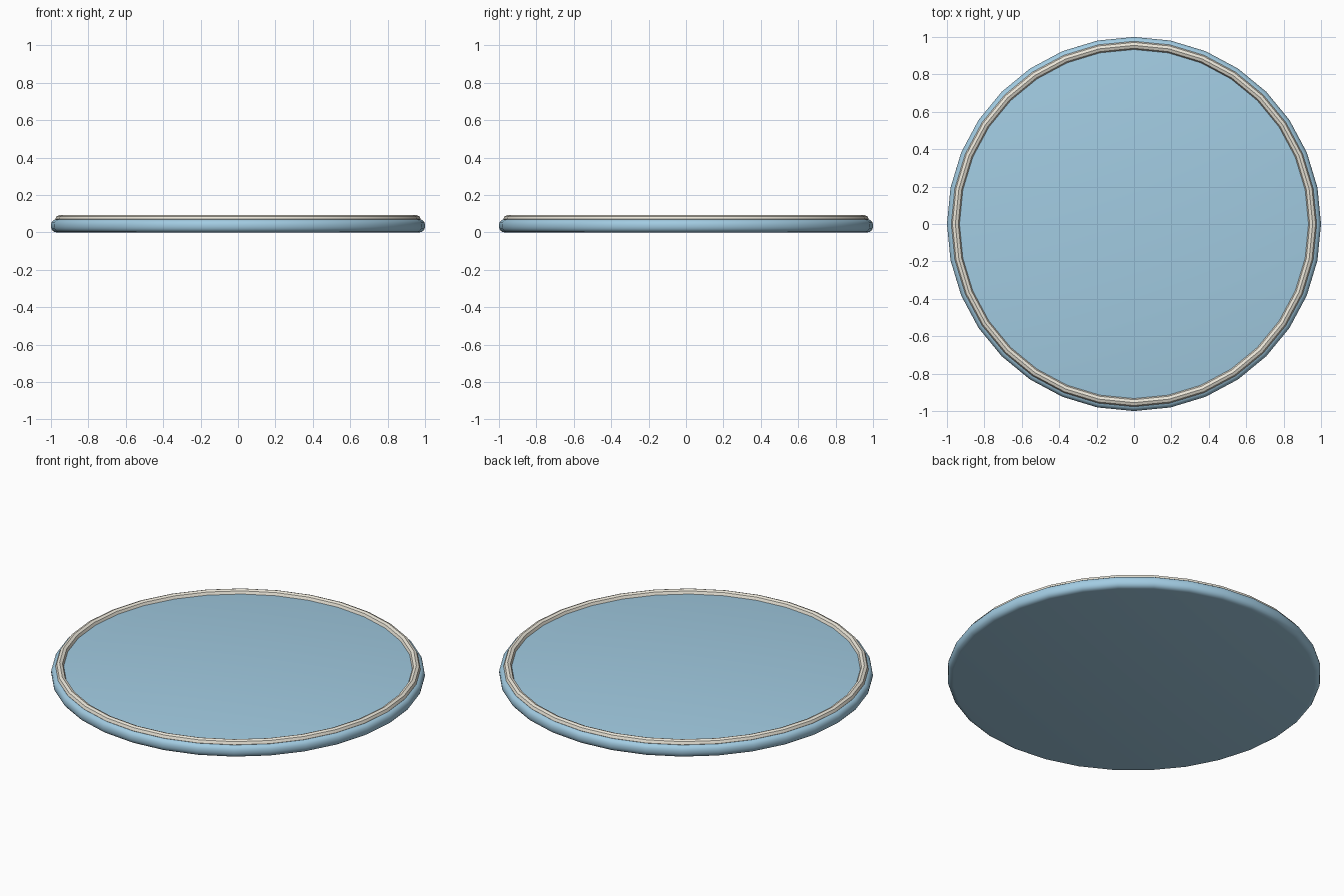
import bpy, math

if "Cube" in bpy.data.objects:
    bpy.data.objects.remove(bpy.data.objects["Cube"])

SIDES = 32


def material(name, color):
    m = bpy.data.materials.new(name)
    m.diffuse_color = color
    m.use_nodes = True
    m.node_tree.nodes["Principled BSDF"].inputs["Base Color"].default_value = m.diffuse_color
    return m


def finish(obj, name, mat):
    obj.name = name
    obj.data.materials.append(mat)
    bpy.ops.object.shade_smooth_by_angle(angle=math.radians(35))


blue = material("pale_blue", (0.36, 0.60, 0.76, 1))
cream = material("cream", (0.83, 0.79, 0.69, 1))

# Flat disc with a rounded edge
bpy.ops.mesh.primitive_cylinder_add(vertices=SIDES, radius=1, depth=0.07,
                                    location=(0, 0, 0.035))
disc = bpy.context.object
bevel = disc.modifiers.new("rounded_edge", 'BEVEL')
bevel.width = 0.03
bevel.segments = 4
bevel.limit_method = 'ANGLE'
bevel.angle_limit = math.radians(40)
bpy.ops.object.modifier_apply(modifier=bevel.name)
finish(disc, "disc_base", blue)

# Raised rim, half sunk into the disc
bpy.ops.mesh.primitive_torus_add(major_segments=SIDES, minor_segments=8,
                                 major_radius=0.955, minor_radius=0.022,
                                 location=(0, 0, 0.07))
finish(bpy.context.object, "raised_rim", cream)
